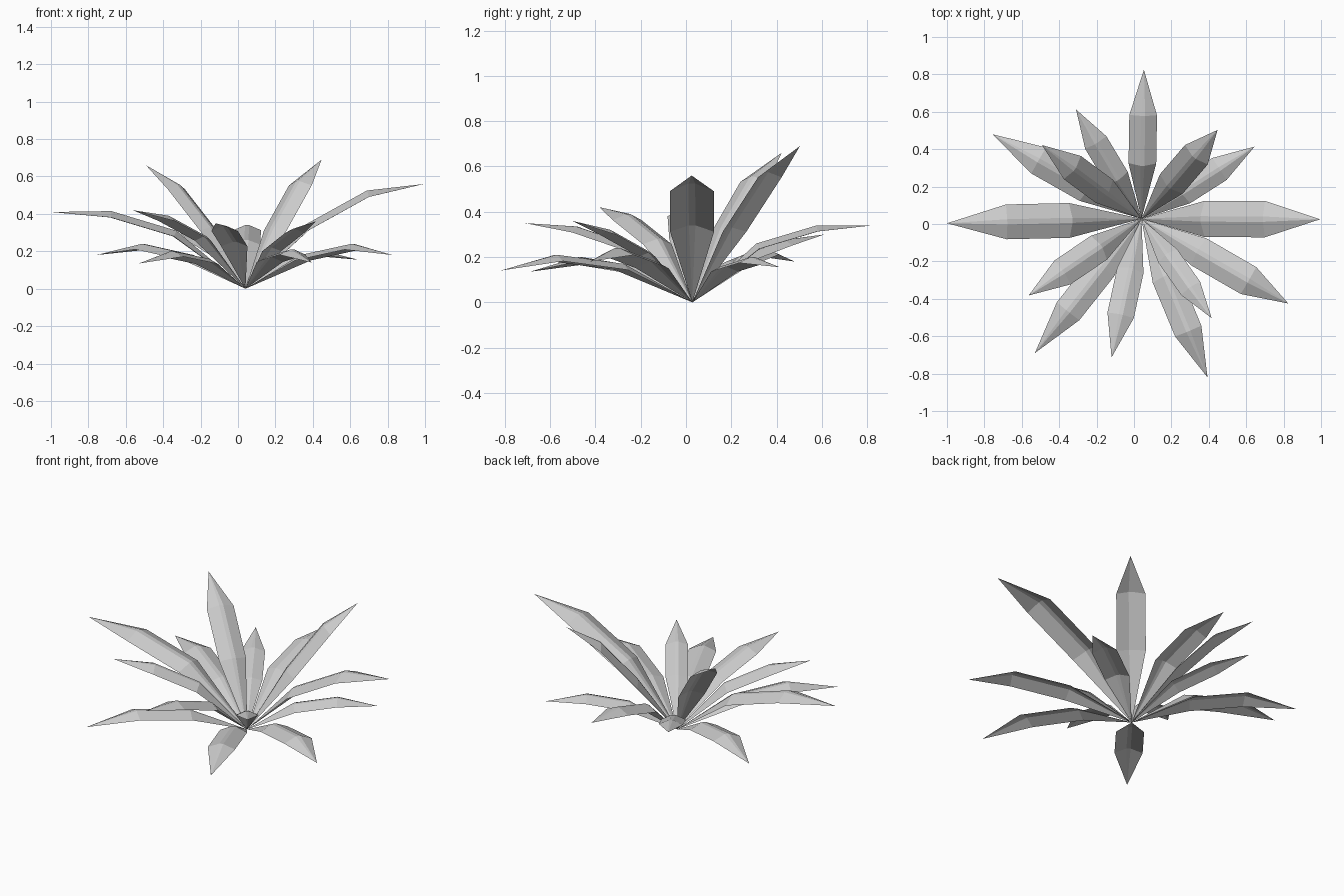
import bpy
from mathutils import Vector

default_cube = bpy.data.objects.get("Cube")
if default_cube:
    bpy.data.objects.remove(default_cube, do_unlink=True)

# One plain grey for every leaf
grey = bpy.data.materials.new("leaf_grey")
grey.use_nodes = True
colour = (0.6, 0.6, 0.6, 1.0)
grey.diffuse_color = colour
shader = next(n for n in grey.node_tree.nodes if n.type == 'BSDF_PRINCIPLED')
shader.inputs["Base Color"].default_value = colour

# All leaves spring from a single point on the ground
ROOT = Vector((0.04, 0.028, 0.0))
FOLD = 0.37   # ridge height relative to the half width
CREST = 0.15  # half width of the flat crest relative to the half width


def make_leaf(name, tip, lower_z, upper_z, half_width, bends=(0.355, 0.69)):
    """Folded leaf with a narrow flat crest, two bends and pointed ends."""
    tip = Vector(tip)
    lower, upper = (ROOT.lerp(tip, bend) for bend in bends)
    lower.z, upper.z = lower_z, upper_z
    ridge = [ROOT, lower, upper, tip]

    outward = Vector((tip.x - ROOT.x, tip.y - ROOT.y, 0)).normalized()
    side = Vector((0, 0, 1)).cross(outward)
    rows = []
    for before, here, after in zip(ridge, ridge[1:], ridge[2:]):
        along = (here - before).normalized() + (after - here).normalized()
        drop = along.normalized().cross(side) * half_width * FOLD
        reach = side * half_width
        rows += [here - drop + reach, here + reach * CREST,
                 here - reach * CREST, here - drop - reach]

    # Three strips, each a triangle, a quad and a triangle
    verts = [ROOT, tip] + rows
    faces = []
    for a in range(2, 5):
        b = a + 4
        faces += [(0, a + 1, a), (a, a + 1, b + 1, b), (b, b + 1, 1)]
    mesh = bpy.data.meshes.new(name)
    mesh.from_pydata([tuple(v) for v in verts], [], faces)
    mesh.update()
    mesh.flip_normals()
    mesh.materials.append(grey)
    leaf = bpy.data.objects.new(name, mesh)
    bpy.context.scene.collection.objects.link(leaf)


# Name, tip position, ridge height at both bends, half width, own bends
leaves = [
    ("leaf_back", (0.053, 0.825, 0.34), 0.26, 0.34, 0.074),
    ("tall_leaf_back_left", (0.447, 0.503, 0.69), 0.33, 0.575, 0.08),
    ("low_leaf_back_left", (0.645, 0.414, 0.155), 0.16, 0.2, 0.07),
    ("large_leaf_left", (0.995, 0.025, 0.56), 0.34, 0.525, 0.097, (0.33, 0.68)),
    ("low_leaf_front_left", (0.825, -0.425, 0.18), 0.18, 0.24, 0.083, (0.38, 0.73)),
    ("short_leaf_front_left", (0.415, -0.503, 0.36), 0.22, 0.32, 0.062),
    ("low_leaf_front", (0.393, -0.82, 0.14), 0.17, 0.21, 0.076, (0.36, 0.71)),
    ("leaf_front", (-0.12, -0.713, 0.35), 0.25, 0.335, 0.072),
    ("low_leaf_front_right", (-0.53, -0.69, 0.135), 0.16, 0.2, 0.077),
    ("leaf_front_right", (-0.563, -0.382, 0.42), 0.28, 0.39, 0.077),
    ("large_leaf_right", (-1.0, 0.004, 0.41), 0.31, 0.415, 0.093),
    ("low_leaf_back_right", (-0.757, 0.48, 0.18), 0.18, 0.24, 0.08),
    ("tall_leaf_back_right", (-0.492, 0.422, 0.66), 0.33, 0.555, 0.077, (0.34, 0.67)),
    ("short_leaf_back_right", (-0.31, 0.612, 0.3), 0.2, 0.275, 0.066),
]
for leaf_values in leaves:
    make_leaf(*leaf_values)
